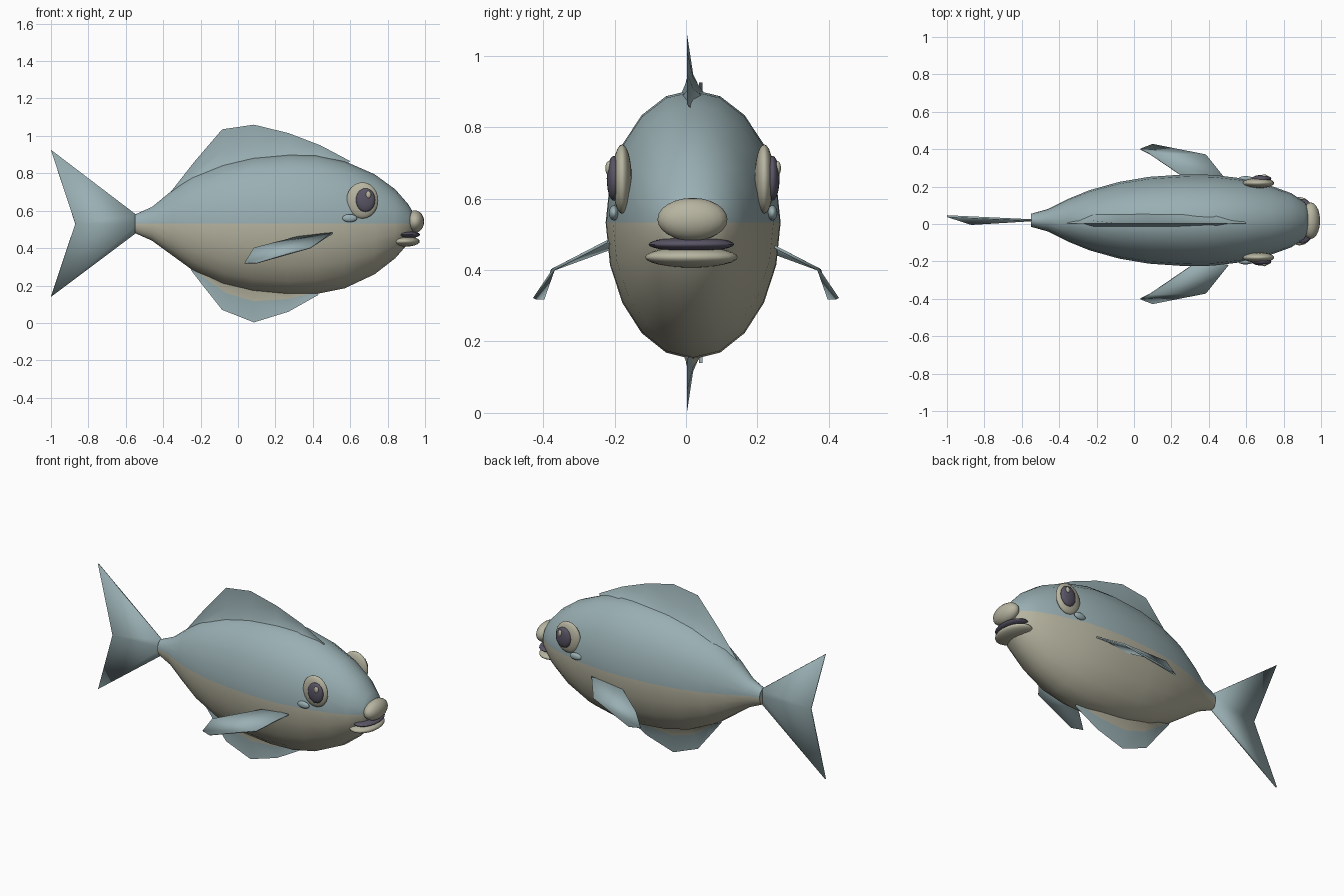
import bpy, bmesh, math

if "Cube" in bpy.data.objects:
    bpy.data.objects.remove(bpy.data.objects["Cube"])

def material(name, rgb):
    m = bpy.data.materials.new(name)
    m.diffuse_color = (*rgb, 1)
    m.use_nodes = True
    m.node_tree.nodes["Principled BSDF"].inputs["Base Color"].default_value = m.diffuse_color
    return m

BLUE = material("grey blue", (0.32, 0.43, 0.45))
CREAM = material("cream", (0.47, 0.455, 0.35))
DARK = material("dark plum", (0.10, 0.09, 0.13))
MID = 0.02      # sideways offset of the body's centre plane
WAIST = 0.533   # height where the back colour meets the belly colour

def finish(name, bm, mats, angle=60):
    bmesh.ops.recalc_face_normals(bm, faces=bm.faces)
    mesh = bpy.data.meshes.new(name)
    bm.to_mesh(mesh)
    bm.free()
    for m in mats:
        mesh.materials.append(m)
    ob = bpy.data.objects.new(name, mesh)
    bpy.context.collection.objects.link(ob)
    bpy.ops.object.select_all(action='DESELECT')
    ob.select_set(True)
    bpy.context.view_layer.objects.active = ob
    bpy.ops.object.shade_smooth_by_angle(angle=math.radians(angle))
    return ob

# Body: rings along x given as (x, top, bottom, half width)
rings = [(-0.55, 0.58, 0.48, 0.035), (-0.46, 0.62, 0.44, 0.06), (-0.35, 0.71, 0.36, 0.115),
         (-0.24, 0.785, 0.28, 0.16), (-0.08, 0.85, 0.205, 0.205), (0.08, 0.888, 0.167, 0.232),
         (0.27, 0.905, 0.15, 0.245), (0.42, 0.9, 0.155, 0.243), (0.57, 0.865, 0.185, 0.225),
         (0.73, 0.795, 0.26, 0.185), (0.84, 0.715, 0.345, 0.145), (0.91, 0.635, 0.425, 0.1),
         (0.94, 0.585, 0.475, 0.055)]
N = 20
bm = bmesh.new()
loops = []
for x, top, bottom, w in rings:
    loop = []
    for i in range(N):
        a = 2 * math.pi * i / N
        s = math.sin(a)
        h = top - WAIST if s > 0 else WAIST - bottom
        loop.append(bm.verts.new((x, MID + w * math.cos(a), WAIST + h * s)))
    loops.append(loop)
for a, b in zip(loops, loops[1:]):
    for i in range(N):
        f = bm.faces.new((a[i], a[(i + 1) % N], b[(i + 1) % N], b[i]))
        f.material_index = 0 if i < N // 2 else 1
# Split end caps keep the two-tone boundary
for loop in (loops[0], loops[-1]):
    bm.faces.new(loop[:N // 2 + 1])
    bm.faces.new(loop[N // 2:] + loop[:1]).material_index = 1
finish("body", bm, [BLUE, CREAM])

# Centre fins: flared at the body and tapering to a thin edge
def ridge_fin(name, base, edge, lip, flare, mats):
    bm = bmesh.new()
    sides = []
    tips = [bm.verts.new((x, 0.003, z)) for x, z in edge]
    for s in (-1, 1):
        rows = [[], []]
        for i, ((xb, zb), (xe, ze)) in enumerate(zip(base, edge)):
            k = 0.25 if i in (0, len(base) - 1) else 1
            rows[0].append(bm.verts.new((xb, MID + s * flare * k, zb)))
            rows[1].append(bm.verts.new((xb + (xe - xb) * lip, 0.013 + s * 0.007 * k,
                                         zb + (ze - zb) * lip)))
        rows.append(tips)
        sides.append(rows)
        for r in range(2):
            for i in range(len(base) - 1):
                f = bm.faces.new((rows[r][i], rows[r][i + 1], rows[r + 1][i + 1], rows[r + 1][i]))
                f.material_index = 1 if r == 0 else 0
    finish(name, bm, mats)

ridge_fin("dorsal_fin",
          [(-0.35, 0.68), (-0.24, 0.765), (-0.08, 0.835), (0.08, 0.875), (0.27, 0.89), (0.44, 0.88), (0.58, 0.845)],
          [(-0.36, 0.70), (-0.235, 0.86), (-0.085, 1.035), (0.085, 1.06), (0.27, 1.015), (0.44, 0.95), (0.6, 0.865)],
          0.4, 0.035, [BLUE, BLUE])
ridge_fin("belly_fin",
          [(-0.25, 0.30), (-0.16, 0.26), (-0.05, 0.215), (0.08, 0.185), (0.27, 0.17), (0.42, 0.175)],
          [(-0.25, 0.28), (-0.18, 0.19), (-0.085, 0.07), (0.085, 0.003), (0.27, 0.06), (0.43, 0.15)],
          0.38, 0.03, [BLUE, CREAM])

# Thin sheet fins, given as top face outlines split into panels
def sheet(name, points, panels, thickness=0.008):
    bm = bmesh.new()
    vs = [bm.verts.new(p) for p in points]
    for p in panels:
        bm.faces.new([vs[i] for i in p])
    ob = finish(name, bm, [BLUE], 30)
    mod = ob.modifiers.new("thickness", 'SOLIDIFY')
    mod.thickness = thickness
    mod.offset = 0

# Forked tail
sheet("tail_fin", [(-0.54, MID, 0.575), (-1, 0.042, 0.925), (-0.87, 0.0, 0.53),
                   (-1, 0.042, 0.14), (-0.54, MID, 0.485), (-0.54, MID, 0.53)],
      [(0, 1, 2, 5), (5, 2, 3, 4)], 0.01)

for s, side in ((-1, "front"), (1, "back")):
    # Side fins bend down at the tip
    sheet(side + "_side_fin",
          [(0.505, s * 0.22, 0.48), (0.385, s * 0.37, 0.402), (0.085, s * 0.375, 0.40),
           (0.34, s * 0.2, 0.465), (0.10, s * 0.425, 0.32), (0.035, s * 0.40, 0.32)],
          [(0, 1, 2, 3), (1, 4, 5, 2)])

# Rounded face parts
def ellipsoid(name, centre, radii, mat):
    bm = bmesh.new()
    bmesh.ops.create_uvsphere(bm, u_segments=20, v_segments=12, radius=1)
    for v in bm.verts:
        v.co = [c + r * p for c, r, p in zip(centre, radii, v.co)]
    finish(name, bm, [mat])

for s, side in ((-1, "front"), (1, "back")):
    ellipsoid(side + "_eye", (0.665, MID + s * 0.199, 0.655), (0.085, 0.027, 0.097), CREAM)
    ellipsoid(side + "_pupil", (0.682, MID + s * 0.222, 0.657), (0.052, 0.02, 0.063), DARK)
    ellipsoid(side + "_eye_glint", (0.697, MID + s * 0.236, 0.685), (0.014, 0.01, 0.02), CREAM)
    ellipsoid(side + "_cheek_spot", (0.597, MID + s * 0.222, 0.56), (0.04, 0.014, 0.021), BLUE)
ellipsoid("nose", (0.945, 0.018, 0.542), (0.05, 0.098, 0.06), CREAM)
ellipsoid("upper_lip", (0.9, 0.015, 0.472), (0.073, 0.12, 0.02), DARK)
ellipsoid("lower_lip", (0.885, 0.015, 0.436), (0.087, 0.13, 0.029), CREAM)
